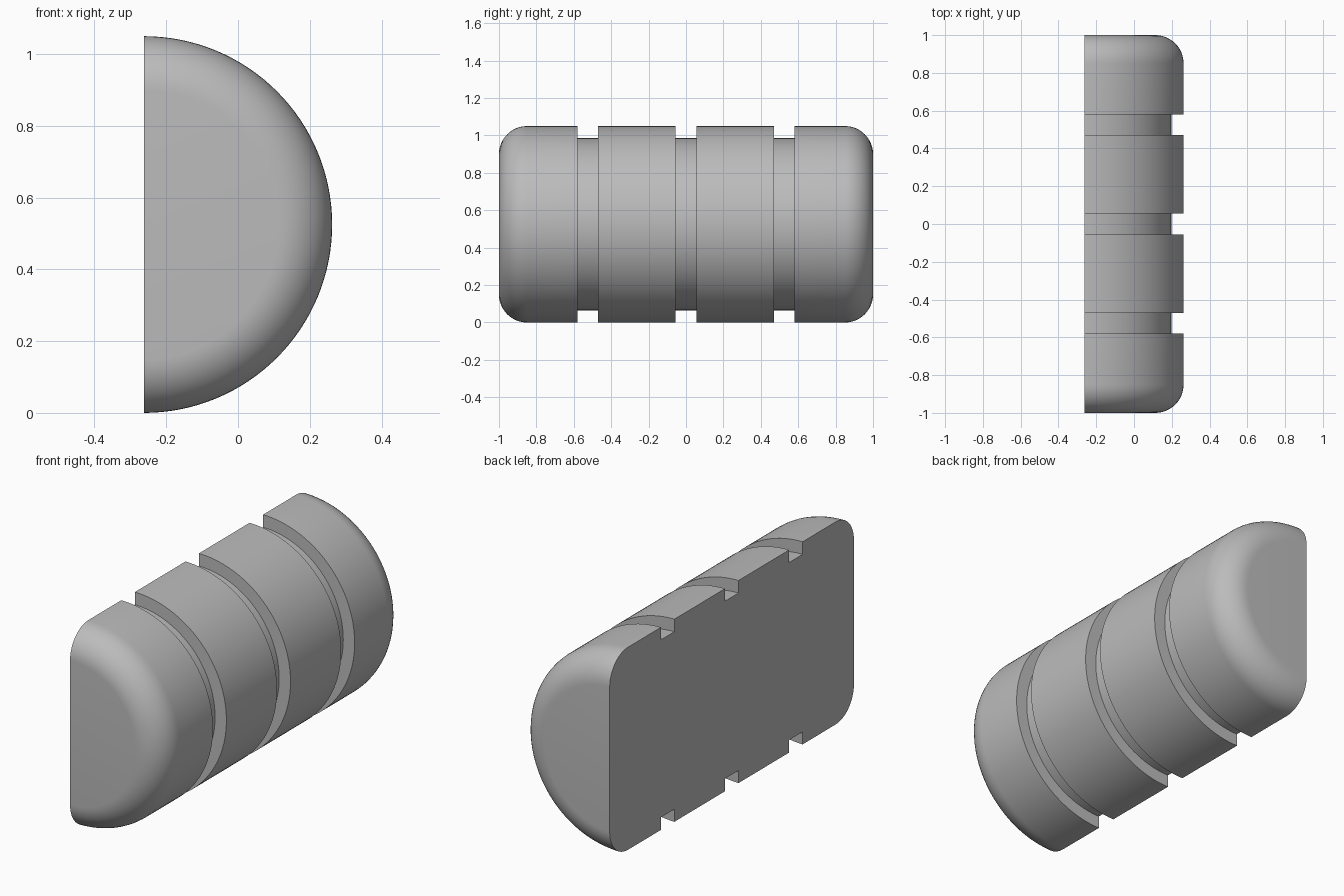
import bpy, bmesh
from math import pi, sin, cos, radians
from mathutils import Vector

cube = bpy.data.objects.get("Cube")
if cube:
    bpy.data.objects.remove(cube, do_unlink=True)

RADIUS, GROOVE_RADIUS, FILLET = 0.525, 0.46, 0.15
GROOVES = (-0.525, 0.0, 0.525)
HALF_GROOVE = 0.055
AXIS = Vector((-RADIUS / 2, 0, RADIUS))

grey = bpy.data.materials.new("plain grey")
grey.use_nodes = True
colour = (0.5, 0.5, 0.5, 1)
grey.diffuse_color = colour
grey.node_tree.nodes["Principled BSDF"].inputs["Base Color"].default_value = colour

# Profile as (radius, y): rounded front end, three grooves, rounded back end
steps = 12
arc = [(RADIUS - FILLET + FILLET * sin(a), -1 + FILLET - FILLET * cos(a))
       for a in (i * pi / 2 / steps for i in range(steps + 1))]
profile = [(0, -1)] + arc
for y in GROOVES:
    a, b = y - HALF_GROOVE, y + HALF_GROOVE
    profile += [(RADIUS, a), (GROOVE_RADIUS, a), (GROOVE_RADIUS, b), (RADIUS, b)]
profile += [(r, -y) for r, y in reversed(arc)] + [(0, 1)]

# Half-turn of the profile, closed by a flat back face
bm = bmesh.new()
verts = [bm.verts.new(AXIS + Vector((0, y, r))) for r, y in profile]
edges = [bm.edges.new(pair) for pair in zip(verts, verts[1:])]
bmesh.ops.spin(bm, geom=verts + edges, cent=AXIS, axis=(0, 1, 0),
               angle=pi, steps=64)
bmesh.ops.remove_doubles(bm, verts=bm.verts[:], dist=0.0001)
rim = [e for e in bm.edges if e.is_boundary]
bmesh.ops.contextual_create(bm, geom=rim)
bmesh.ops.recalc_face_normals(bm, faces=bm.faces[:])

mesh = bpy.data.meshes.new("grooved_half_cylinder")
bm.to_mesh(mesh)
bm.free()
mesh.materials.append(grey)
body = bpy.data.objects.new("grooved_half_cylinder", mesh)
bpy.context.collection.objects.link(body)

# Smooth curved walls, sharp groove and back edges
bpy.context.view_layer.objects.active = body
body.select_set(True)
bpy.ops.object.shade_smooth_by_angle(angle=radians(30))
